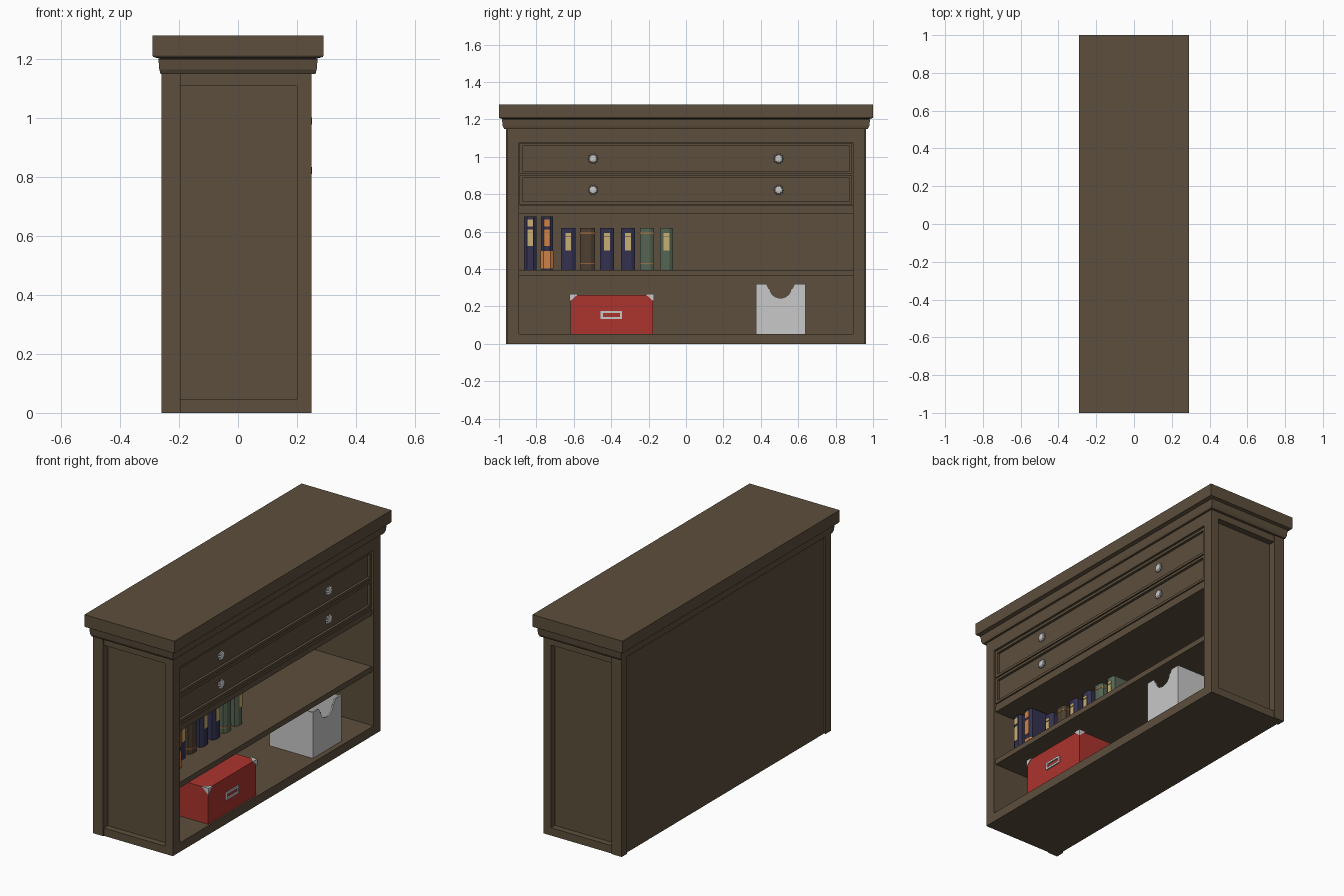
import bpy, bmesh, math
from mathutils import Vector

if "Cube" in bpy.data.objects:
    bpy.data.objects.remove(bpy.data.objects["Cube"])


def material(name, r, g, b):
    lin = [((c / 255 + 0.055) / 1.055) ** 2.4 for c in (r, g, b)]
    m = bpy.data.materials.new(name)
    m.diffuse_color = (*lin, 1)
    m.use_nodes = True
    m.node_tree.nodes["Principled BSDF"].inputs["Base Color"].default_value = m.diffuse_color
    return m


WOOD = material("dark wood", 92, 78, 60)
WHITE = material("pale grey", 200, 200, 201)
RED = material("red card", 172, 52, 46)
NAVY = material("navy cloth", 52, 50, 80)
GREEN = material("green cloth", 86, 102, 84)
BROWN = material("brown leather", 78, 64, 50)
CREAM = material("cream label", 200, 175, 115)
ORANGE = material("orange label", 208, 130, 70)


def finish(bm, name, mat):
    bmesh.ops.recalc_face_normals(bm, faces=bm.faces)
    me = bpy.data.meshes.new(name)
    bm.to_mesh(me)
    bm.free()
    me.materials.append(mat)
    ob = bpy.data.objects.new(name, me)
    bpy.context.collection.objects.link(ob)
    return ob


def boxes(name, mat, *dims):
    """One object from boxes given as (x0, x1, y0, y1, z0, z1)."""
    bm = bmesh.new()
    for x0, x1, y0, y1, z0, z1 in dims:
        vs = bmesh.ops.create_cube(bm, size=1)["verts"]
        for v in vs:
            v.co = ((x0 + x1) / 2 + v.co.x * (x1 - x0),
                    (y0 + y1) / 2 + v.co.y * (y1 - y0),
                    (z0 + z1) / 2 + v.co.z * (z1 - z0))
    return finish(bm, name, mat)


def loft(name, mat, rings):
    """Skin a list of equal-length closed rings and cap both ends."""
    bm = bmesh.new()
    rows = [[bm.verts.new(p) for p in r] for r in rings]
    n = len(rows[0])
    for a, b in zip(rows, rows[1:]):
        for i in range(n):
            j = (i + 1) % n
            bm.faces.new((a[i], a[j], b[j], b[i]))
    bm.faces.new(rows[0][::-1])
    bm.faces.new(rows[-1])
    return finish(bm, name, mat)


def frame(x0, x1, y0, y1, z0, z1, w):
    """Four strips of width w facing +x."""
    return [(x0, x1, y0, y1, z0, z0 + w), (x0, x1, y0, y1, z1 - w, z1),
            (x0, x1, y0, y0 + w, z0 + w, z1 - w), (x0, x1, y1 - w, y1, z0 + w, z1 - w)]


# cornice
sections = [(1.15, .263, .972), (1.165, .267, .98), (1.2, .27, .984),
            (1.202, .266, .98), (1.208, .288, .998), (1.212, .29, 1), (1.28, .29, 1)]
loft("cornice", WOOD, [[(sx * hx, sy * hy, z) for sx, sy in
                        ((-1, -1), (1, -1), (1, 1), (-1, 1))] for z, hx, hy in sections])

# carcass ends: back post, front stile, rails and recessed panel
for s, side in ((-1, "near"), (1, "far")):
    def span(a, b):
        return sorted((s * a, s * b))
    boxes(side + "_back_post", WOOD, (-.26, -.195, *span(.915, .963), 0, 1.155))
    boxes(side + "_end_frame", WOOD,
          (.2, .25, *span(.892, .957), 0, 1.155),
          (-.195, .2, *span(.92, .957), 0, .045),
          (-.195, .2, *span(.92, .957), 1.11, 1.155))
    boxes(side + "_end_panel", WOOD, (-.235, .2, *span(.892, .92), 0, 1.155))

# back, floor, top rail, shelves
boxes("back_panel", WOOD, (-.25, -.235, -.915, .915, 0, 1.155))
boxes("floor_board", WOOD, (-.235, .25, -.892, .892, 0, .053))
boxes("top_rail", WOOD, (-.235, .25, -.892, .892, 1.077, 1.155))
boxes("shelf", WOOD, (-.235, .238, -.892, .892, .364, .396))
boxes("drawer_divider", WOOD, (-.235, .238, -.892, .892, .695, .727))
boxes("drawer_rail", WOOD, (-.235, .234, -.892, .892, .727, .743))

# drawers with recessed fronts and fluted knobs
for k, (z0, z1, zk) in enumerate(((.909, 1.074, .99), (.745, .903, .823))):
    boxes(f"drawer_{k}", WOOD, (-.2, .225, -.89, .888, z0, z1),
          *frame(.225, .24, -.89, .888, z0, z1, .015))
    for y in (-.497, .495):
        rings = []
        for x, r, flute in ((.224, .011, 0), (.234, .011, 0), (.236, .024, .003),
                            (.244, .025, .004), (.249, .017, .002), (.251, .008, 0)):
            rings.append([(x, y + (r + flute * (-1) ** i) * math.cos(i * math.pi / 10),
                           zk + (r + flute * (-1) ** i) * math.sin(i * math.pi / 10))
                          for i in range(20)])
        loft(f"knob_{k}", WHITE, rings)


# books
def spine_block(name, mat, y0, y1, x0, x1, z0, z1, grow=0.0):
    c = (y1 - y0) * .25
    y0, y1, x1 = y0 - grow, y1 + grow, x1 + grow
    prof = [(x0, y0), (x1 - .012, y0), (x1, y0 + c), (x1, y1 - c), (x1 - .012, y1), (x0, y1)]
    loft(name, mat, [[(x, y, z) for x, y in prof] for z in (z0, z1)])


books = [(-.866, -.80, 1, NAVY, CREAM), (-.775, -.711, 1, NAVY, ORANGE),
         (-.668, -.591, 0, NAVY, CREAM), (-.567, -.487, 0, BROWN, None),
         (-.46, -.385, 0, NAVY, CREAM), (-.348, -.273, 0, NAVY, CREAM),
         (-.246, -.171, 0, GREEN, None), (-.139, -.07, 0, GREEN, CREAM)]
for i, (y0, y1, tall, cloth, label) in enumerate(books):
    xf, xb, top = (.14, -.06, .68) if tall else (.087, -.08, .62)
    spine_block(f"book_{i}", cloth, y0, y1, xb, xf, .396, top)
    yc = (y0 + y1) / 2
    if label:
        rows = ((.627, .665), (.524, .612)) if tall else ((.578, .592), (.5, .573))
        boxes(f"book_label_{i}", label,
              *[(xf - .002, xf + .003, yc - .0155, yc + .0155, a, b) for a, b in rows])
    else:
        for z in (.426, .591):
            spine_block(f"book_band_{i}", ORANGE, y0, y1, xf - .03, xf, z, z + .005, .002)
    if label is ORANGE:
        spine_block("book_lower_band", ORANGE, y0, y1, xf - .03, xf, .402, .497, .002)

# red storage box with metal corners and label holder
bx, by, bz = (-.09, .24), (-.617, -.177), (.053, .262)
boxes("red_box", RED, (*bx, *by, *bz))
bm = bmesh.new()
for x, sx in zip(bx, (-1, 1)):
    for y, sy in zip(by, (-1, 1)):
        p = Vector((x + sx * .005, y + sy * .005, bz[1] + .004))
        legs = [p - Vector(d) for d in ((sx * .045, 0, 0), (0, sy * .045, 0), (0, 0, .04))]
        a, b, c, d = [bm.verts.new(q) for q in (p, *legs)]
        for f in ((a, b, c), (a, c, d), (a, d, b), (b, d, c)):
            bm.faces.new(f)
finish(bm, "red_box_corners", WHITE)
boxes("red_box_label_holder", WHITE, *frame(.238, .247, -.456, -.342, .133, .177, .012))

# pale file box: plates with a thumb notch, plain sides and base
yc, y0, y1, zt = .505, .375, .638, .32
notch = [(yc - .075, zt), (yc - .062, .295)]
notch += [(yc - .056 * math.cos(t * math.pi / 12), .295 - .05 * math.sin(t * math.pi / 12))
          for t in range(13)]
notch += [(yc + .062, .295), (yc + .075, zt)]
outline = [(y1, zt), (y1, .053), (y0, .053), (y0, zt)] + notch
for name, xa, xb in (("front", .212, .22), ("back", -.06, -.052)):
    loft(f"file_box_{name}", WHITE, [[(x, y, z) for y, z in outline] for x in (xa, xb)])
boxes("file_box_sides", WHITE, (-.052, .212, y0, y0 + .008, .053, zt),
      (-.052, .212, y1 - .008, y1, .053, zt), (-.052, .212, y0 + .008, y1 - .008, .053, .061))
